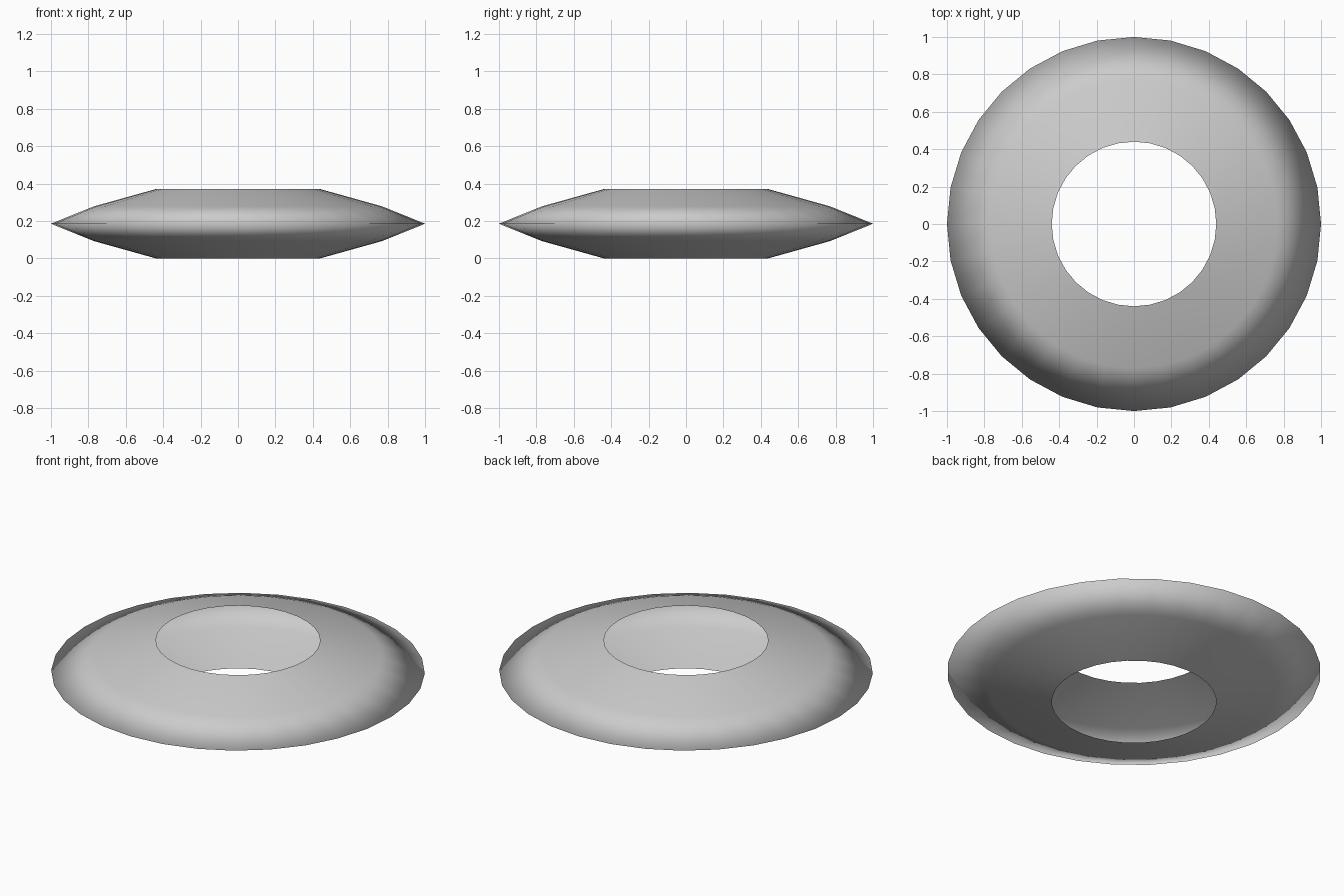
import bpy, bmesh, math

if "Cube" in bpy.data.objects:
    bpy.data.objects.remove(bpy.data.objects["Cube"])

SIDES = 32
# ring half-profile (radius, height): top rim, shoulder, outer edge, shoulder, bottom rim
PROFILE = [(0.44, 0.37), (0.77, 0.278), (1.0, 0.185), (0.77, 0.092), (0.44, 0.0)]

# open hollow ring shell, made by spinning the profile
bm = bmesh.new()
verts = [bm.verts.new((r, 0, z)) for r, z in PROFILE]
edges = [bm.edges.new(pair) for pair in zip(verts, verts[1:])]
bmesh.ops.spin(bm, geom=verts + edges, cent=(0, 0, 0), axis=(0, 0, 1),
               angle=math.tau, steps=SIDES)
bmesh.ops.remove_doubles(bm, verts=bm.verts[:], dist=1e-4)

# make all faces point outward and shade smooth
bmesh.ops.recalc_face_normals(bm, faces=bm.faces[:])
top = max(bm.faces, key=lambda f: f.calc_center_median().z)
if top.normal.z < 0:
    bmesh.ops.reverse_faces(bm, faces=bm.faces[:])
for f in bm.faces:
    f.smooth = True

mesh = bpy.data.meshes.new("ring_shell")
bm.to_mesh(mesh)
bm.free()
ring = bpy.data.objects.new("ring_shell", mesh)
bpy.context.collection.objects.link(ring)
